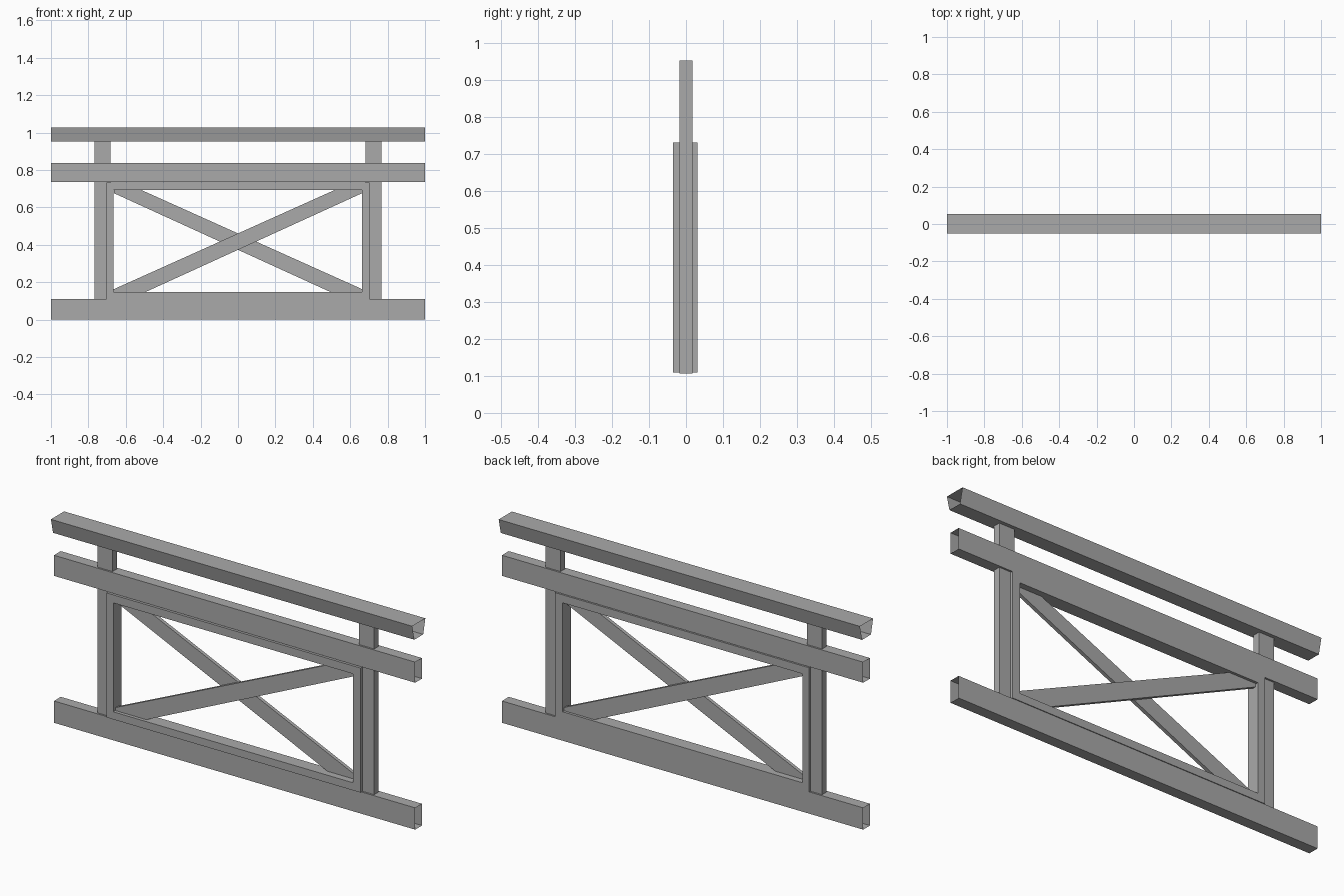
import bpy
import bmesh

if "Cube" in bpy.data.objects:
    bpy.data.objects.remove(bpy.data.objects["Cube"], do_unlink=True)

grey = bpy.data.materials.new("plain grey")
grey.use_nodes = True
colour = (0.4, 0.4, 0.4, 1.0)
grey.diffuse_color = colour
grey.node_tree.nodes["Principled BSDF"].inputs["Base Color"].default_value = colour


def prism(name, profile, start, end, axis, caps=True):
    """Extrude a profile along x (points are y, z) or along y (points are x, z)."""
    def place(p, t):
        return (t, p[0], p[1]) if axis == "x" else (p[0], t, p[1])

    bm = bmesh.new()
    near = [bm.verts.new(place(p, start)) for p in profile]
    far = [bm.verts.new(place(p, end)) for p in profile]
    n = len(profile)
    for i in range(n):
        j = (i + 1) % n
        bm.faces.new((near[i], near[j], far[j], far[i]))
    # Close both ends first so the normals come out right, then open tubes
    ends = [bm.faces.new(near), bm.faces.new(far)]
    bmesh.ops.recalc_face_normals(bm, faces=bm.faces[:])
    if not caps:
        bmesh.ops.delete(bm, geom=ends, context="FACES_ONLY")
    mesh = bpy.data.meshes.new(name)
    bm.to_mesh(mesh)
    bm.free()
    mesh.materials.append(grey)
    obj = bpy.data.objects.new(name, mesh)
    bpy.context.collection.objects.link(obj)
    return obj


def rect(a0, a1, z0, z1):
    return [(a0, z0), (a1, z0), (a1, z1), (a0, z1)]


# Long rails, open at both ends; the handrail is wider at the top
prism("bottom_rail", rect(-0.027, 0.027, 0.0, 0.109), -1, 1, "x", caps=False)
prism("middle_rail", rect(-0.027, 0.027, 0.735, 0.838), -1, 1, "x", caps=False)
handrail = [(-0.034, 0.953), (0.036, 0.953), (0.053, 1.027), (-0.051, 1.027)]
prism("handrail", handrail, -1, 1, "x", caps=False)

# Posts running from the bottom rail up to the handrail
for side, s in (("left", 1), ("right", -1)):
    x0, x1 = sorted((s * 0.682, s * 0.766))
    prism(side + "_post", rect(x0, x1, 0.106, 0.953), -0.018, 0.018, "y")

# Inner frame
FRONT, BACK = -0.035, 0.031
prism("left_frame_upright", rect(0.662, 0.703, 0.109, 0.732), FRONT, BACK, "y")
prism("right_frame_upright", rect(-0.703, -0.666, 0.109, 0.732), FRONT, BACK, "y")
prism("frame_top", rect(-0.666, 0.662, 0.692, 0.732), FRONT, BACK, "y")
prism("frame_bottom", rect(-0.666, 0.662, 0.109, 0.147), FRONT, BACK, "y")

# Crossed braces, cut to the frame corners, one in front of the other
brace = [(-0.665, 0.147), (-0.495, 0.147), (0.662, 0.675),
         (0.662, 0.692), (0.515, 0.692), (-0.665, 0.162)]
prism("front_brace", brace, -0.018, 0.0, "y")
prism("back_brace", [(-x, z) for x, z in brace], 0.0, 0.018, "y")
